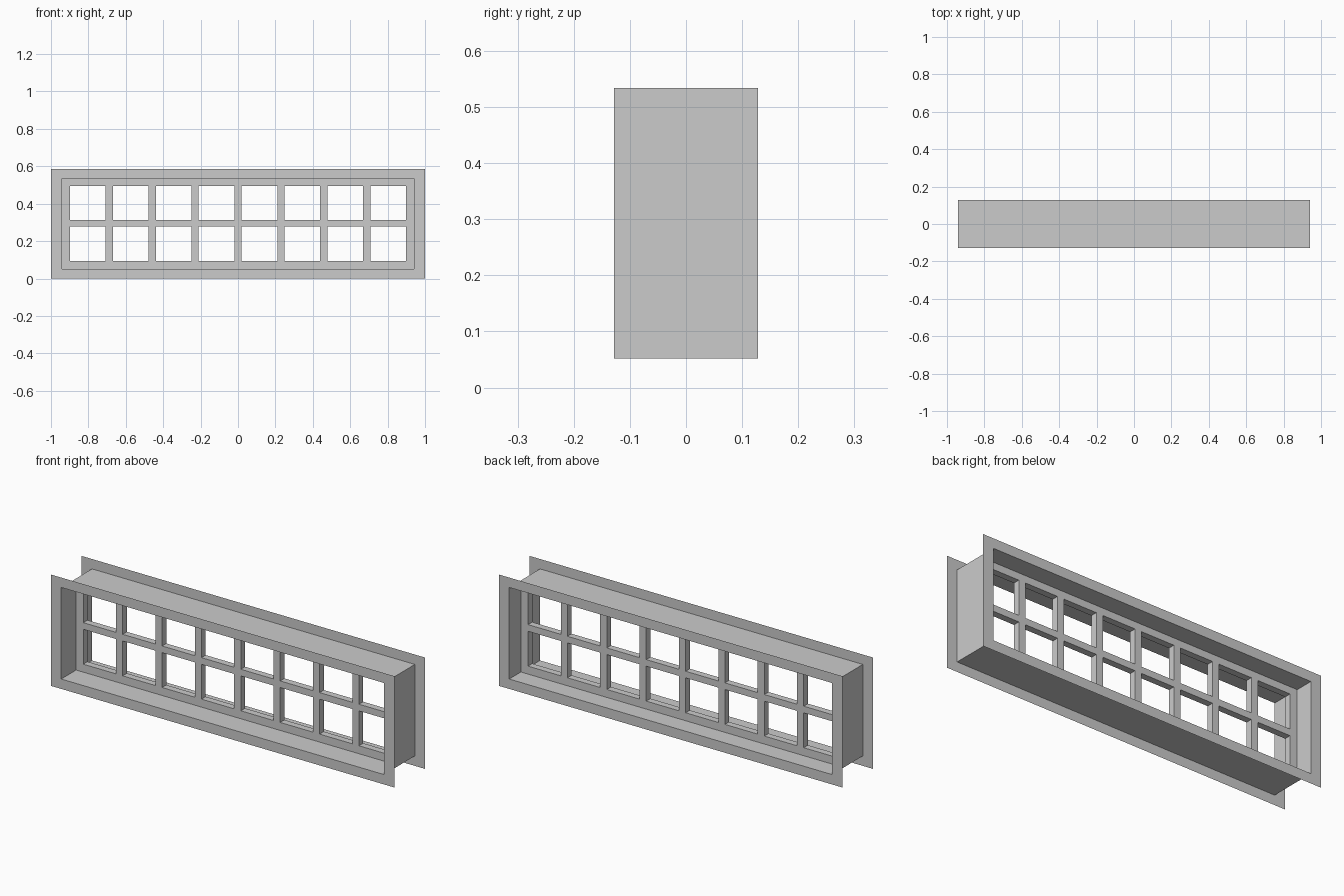
import bpy, bmesh

if "Cube" in bpy.data.objects:
    bpy.data.objects.remove(bpy.data.objects["Cube"])

DEPTH = 0.128                       # half depth of the wall lining
OX, OZ = 1.0, (0.0, 0.586)          # outer trim limits
IX, IZ = 0.94, (0.052, 0.534)       # lining limits
COLS, ROWS = 8, 2
SASH_Y = (-0.004, 0.031)


def make_object(name, bm):
    mesh = bpy.data.meshes.new(name)
    bm.to_mesh(mesh)
    bm.free()
    obj = bpy.data.objects.new(name, mesh)
    bpy.context.collection.objects.link(obj)
    return obj


def rect(bm, hx, z, y):
    return [bm.verts.new((x, y, zz)) for x, zz in
            ((-hx, z[0]), (hx, z[0]), (hx, z[1]), (-hx, z[1]))]


def band(name, a, b):
    """Four thin faces joining two rectangles, each (half width, z range, y)."""
    bm = bmesh.new()
    va, vb = rect(bm, *a), rect(bm, *b)
    for i in range(4):
        j = (i + 1) % 4
        bm.faces.new((va[i], va[j], vb[j], vb[i]))
    return make_object(name, bm)


def cuts(lo, hi, first, last, count, bar):
    """Cell edges: border, then alternating panes and bars."""
    pane = (last - first - bar * (count - 1)) / count
    inner = []
    for i in range(count):
        s = first + i * (pane + bar)
        inner += [s, s + pane]
    return [lo] + inner + [hi]


# Flat trims on both wall faces
band("front_trim", (OX, OZ, -DEPTH), (IX, IZ, -DEPTH))
back = band("back_trim", (OX, OZ, DEPTH), (IX, IZ, DEPTH))
back.data.flip_normals()

# Lining through the wall
lining = band("lining", (IX, IZ, -DEPTH), (IX, IZ, DEPTH))

# Sash with bars: grid of cells, pane cells left open, then extruded
xs = cuts(-IX, IX, -0.898, 0.898, COLS, 0.0388)
zs = cuts(*IZ, 0.094, 0.496, ROWS, 0.035)
bm = bmesh.new()
v = [[bm.verts.new((x, SASH_Y[0], z)) for z in zs] for x in xs]
for i in range(len(xs) - 1):
    for j in range(len(zs) - 1):
        if not (i % 2 and j % 2):
            bm.faces.new((v[i][j], v[i + 1][j], v[i + 1][j + 1], v[i][j + 1]))
res = bmesh.ops.extrude_face_region(bm, geom=bm.faces[:], use_keep_orig=True)
moved = [g for g in res["geom"] if isinstance(g, bmesh.types.BMVert)]
bmesh.ops.translate(bm, verts=moved, vec=(0, SASH_Y[1] - SASH_Y[0], 0))
bmesh.ops.recalc_face_normals(bm, faces=bm.faces[:])
make_object("sash", bm)
